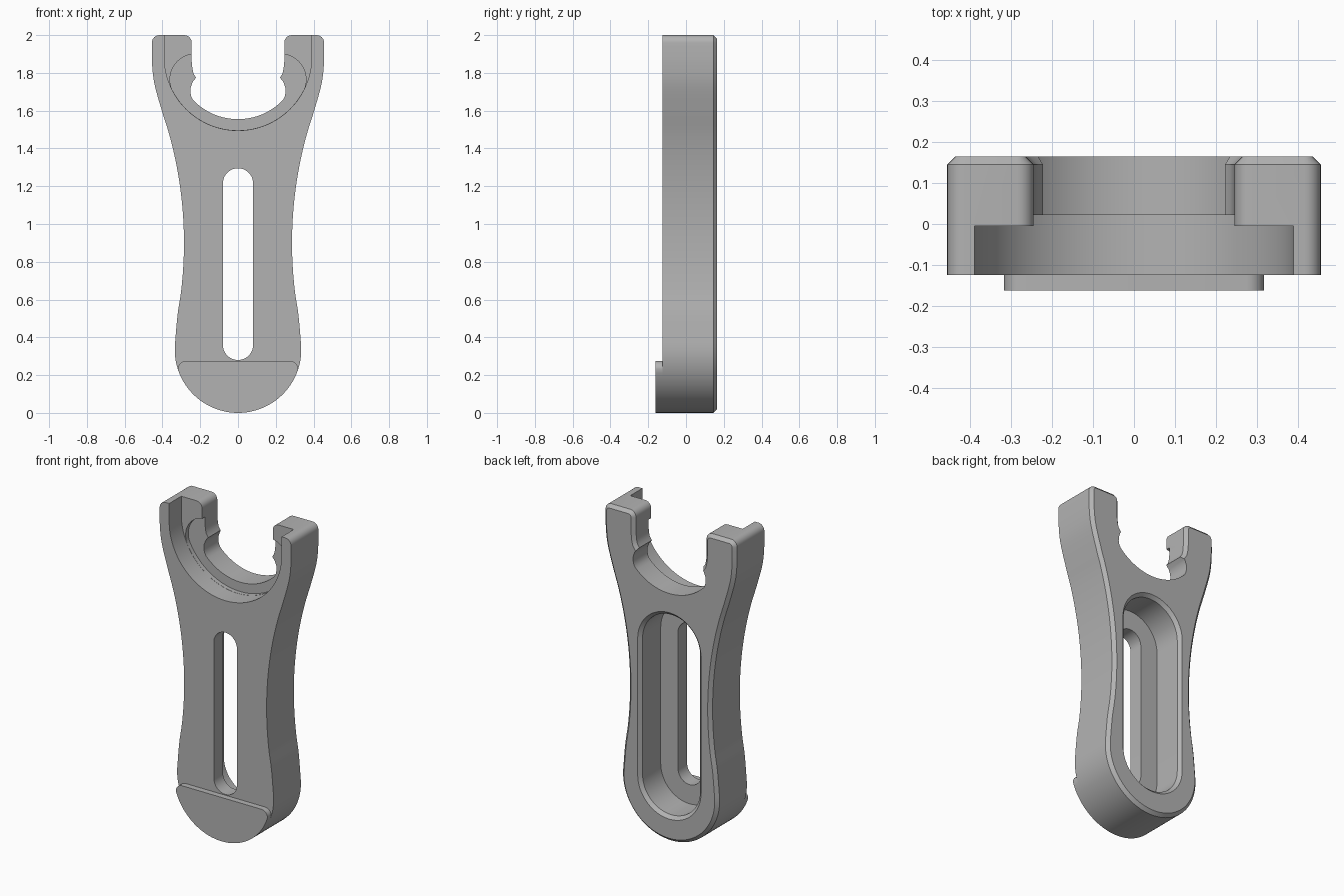
import bpy, bmesh
from math import sin, cos, radians, sqrt

cube = bpy.data.objects.get("Cube")
if cube:
    bpy.data.objects.remove(cube)

FRONT, BACK, CHAMFER = -0.125, 0.165, 0.02
FORK_Z = 1.885      # centre height of the fork arcs

grey = bpy.data.materials.new("plain grey")
grey.use_nodes = True
grey.diffuse_color = (0.45, 0.45, 0.45, 1)
grey.node_tree.nodes["Principled BSDF"].inputs["Base Color"].default_value = grey.diffuse_color


def arc(cx, cz, r, start, end, steps=12):
    angles = [radians(start + (end - start) * i / steps) for i in range(steps + 1)]
    return [(cx + r * cos(a), cz + r * sin(a)) for a in angles]


def mirrored(half):
    """Close a half profile across x = 0."""
    return half + [(-x, z) for x, z in reversed(half) if x > 1e-4]


def smooth_path(pts, steps=5):
    """Catmull-Rom curve through the points."""
    out = []
    p = [pts[0]] + pts + [pts[-1]]
    for a, b, c, d in zip(p, p[1:], p[2:], p[3:]):
        for i in range(steps):
            t = i / steps
            out.append(tuple(0.5 * (2 * q1 + (q2 - q0) * t
                                    + (2 * q0 - 5 * q1 + 4 * q2 - q3) * t * t
                                    + (3 * q1 - q0 - 3 * q2 + q3) * t ** 3)
                             for q0, q1, q2, q3 in zip(a, b, c, d)))
    return out + [pts[-1]]


def loft(name, sections, bevel_rule=None):
    """Solid through matching (y, profile) sections."""
    bm = bmesh.new()
    rings = [[bm.verts.new((x, y, z)) for x, z in pts] for y, pts in sections]
    for a, b in zip(rings, rings[1:]):
        for i in range(len(a)):
            j = (i + 1) % len(a)
            bm.faces.new((a[i], a[j], b[j], b[i]))
    bm.faces.new(rings[0])
    bm.faces.new(list(reversed(rings[-1])))
    bmesh.ops.recalc_face_normals(bm, faces=bm.faces)
    if bevel_rule:
        bmesh.ops.bevel(bm, geom=[e for e in bm.edges if bevel_rule(e)], offset=CHAMFER,
                        segments=1, affect='EDGES', clamp_overlap=False)
    mesh = bpy.data.meshes.new(name)
    bm.to_mesh(mesh)
    bm.free()
    mesh.materials.append(grey)
    obj = bpy.data.objects.new(name, mesh)
    bpy.context.collection.objects.link(obj)
    return obj


def cut(target, cutter):
    mod = target.modifiers.new("cut", 'BOOLEAN')
    mod.operation, mod.solver, mod.object = 'DIFFERENCE', 'EXACT', cutter
    bpy.context.view_layer.objects.active = target
    bpy.ops.object.modifier_apply(modifier=mod.name)
    bpy.data.objects.remove(cutter)


def stadium(r, low=0.36, high=1.215):
    return arc(0, low, r, 180, 360, 24) + arc(0, high, r, 0, 180, 24)


# Outer silhouette: round foot, waisted sides, flared arms
foot = arc(0, 0.335, 0.335, -90, 6, 24)
waist_r = 2.15
waist = [(0.286 + waist_r - sqrt(waist_r ** 2 - (z - 0.9) ** 2), z)
         for z in [0.52 + 0.12 * i for i in range(10)]]
side = smooth_path([foot[-1]] + waist + [(0.442, 1.74), (0.455, 1.85), (0.456, 1.95)])
arm_top = arc(0.416, 1.96, 0.04, 0, 90, 6) + arc(0.285, 1.96, 0.04, 90, 180, 6)
# Fork mouth: snap notch, rounded corner and lower arc
notch = [(0.245, 1.86), (0.241, 1.82), (0.235, 1.795), (0.222, 1.775)]
corner = [(0.24, 1.752), (0.25, 1.725), (0.252, 1.7), (0.248, 1.675)]
seat = arc(0, FORK_Z, 0.33, -44, -90, 16)
outline = mirrored(foot + side[1:-1] + arm_top + notch + corner + seat)


def back_rim(e):
    """Back edges, except along the fork's lower arc."""
    if any(v.co.y < BACK - 0.001 for v in e.verts):
        return False
    x, z = sum(v.co.x for v in e.verts) / 2, sum(v.co.z for v in e.verts) / 2
    return not (1.5 < z < 1.77 and abs(x) < 0.26)


body = loft("body", [(FRONT, outline), (BACK, outline)], back_rim)

# Front fork recess, open at the top
recess = mirrored(arc(0, FORK_Z, 0.39, -90, 0, 32) + [(0.39, 2.1), (0, 2.1)])
cut(body, loft("recess_cutter", [(-0.3, recess), (-0.005, recess)]))

# Deeper ledge with rounded side lobes
ledge = mirrored(arc(0, FORK_Z, 0.389, -90, -29, 20)
                 + arc(0.225, 1.765, 0.135, -24, 80, 16) + [(0.2, 1.9), (0, 1.9)])
cut(body, loft("ledge_cutter", [(-0.3, ledge), (0.022, ledge)]))

# Back pocket with chamfered rim, then the through slot
cut(body, loft("pocket_cutter", [(-0.035, stadium(0.2)), (BACK - CHAMFER, stadium(0.2)),
                                 (BACK, stadium(0.22)), (0.3, stadium(0.22))]))
cut(body, loft("slot_cutter", [(-0.3, stadium(0.08)), (0.3, stadium(0.08))]))

# Raised pad on the front of the foot
pad_half = [p for p in foot if p[1] < 0.23] + arc(0.275, 0.232, 0.043, 0, 90, 6)
pad_outline = mirrored(pad_half)
pad = loft("foot_pad", [(-0.162, pad_outline), (FRONT, pad_outline)])

for obj in (body, pad):
    bpy.ops.object.select_all(action='DESELECT')
    obj.select_set(True)
    bpy.context.view_layer.objects.active = obj
    bpy.ops.object.shade_smooth_by_angle(angle=radians(30))
